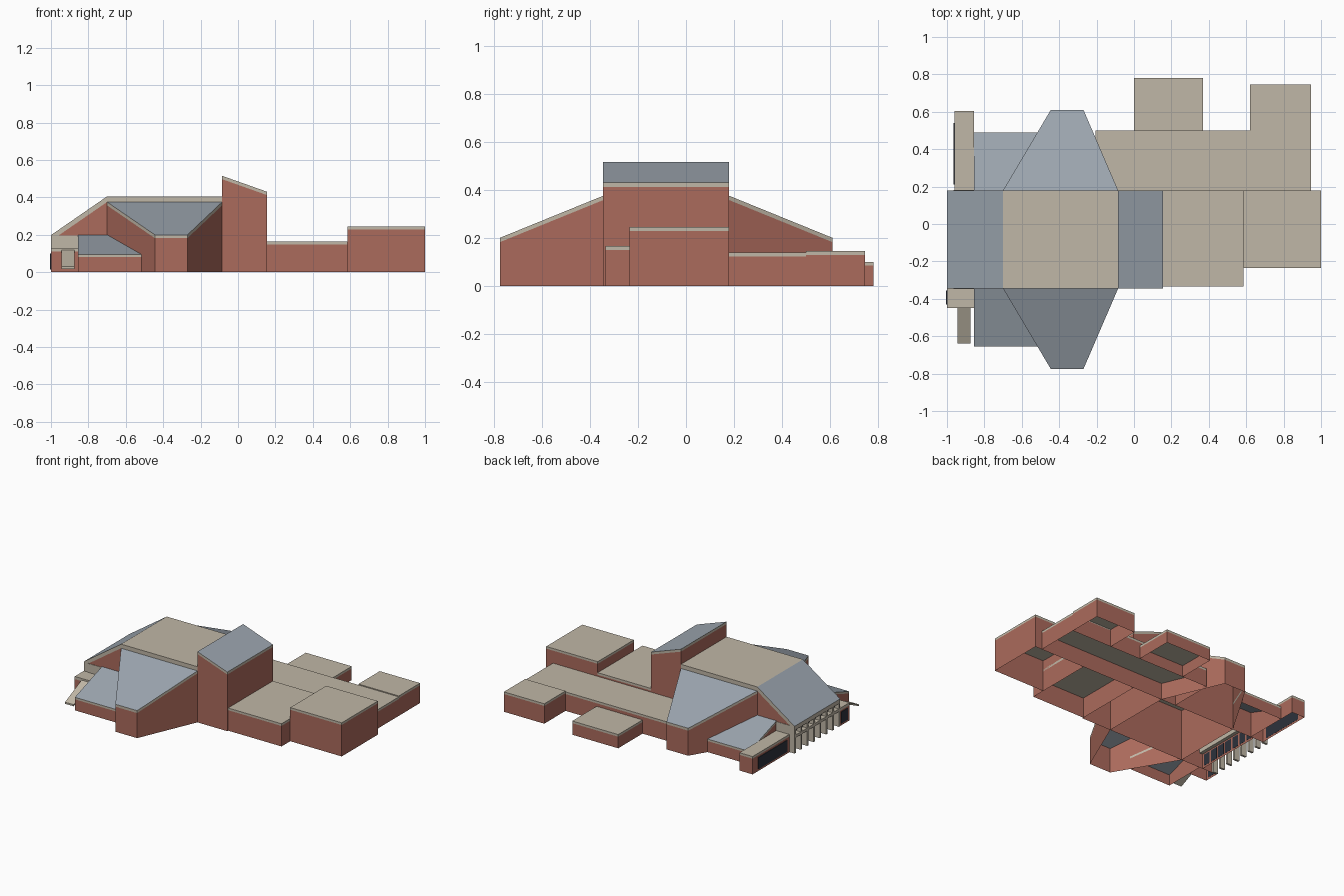
import bpy, bmesh

old = bpy.data.objects.get("Cube")
if old:
    bpy.data.objects.remove(old, do_unlink=True)


def material(name, rgb):
    m = bpy.data.materials.new(name)
    m.use_nodes = True
    m.diffuse_color = (*rgb, 1)
    m.node_tree.nodes["Principled BSDF"].inputs["Base Color"].default_value = (*rgb, 1)
    return m


BRICK = material("red brick", (0.41, 0.145, 0.107))
STONE = material("beige stone", (0.53, 0.475, 0.385))
METAL = material("blue grey roofing", (0.33, 0.375, 0.425))
GLASS = material("dark glass", (0.026, 0.032, 0.045))


def finish(name, bm, mats):
    me = bpy.data.meshes.new(name)
    bm.to_mesh(me)
    bm.free()
    for m in mats:
        me.materials.append(m)
    ob = bpy.data.objects.new(name, me)
    bpy.context.collection.objects.link(ob)
    return ob


def prism(name, plan, low, high, side, face=None, closed=True):
    """Extrude a counter-clockwise plan between two height functions."""
    bm = bmesh.new()
    bottom = [bm.verts.new((x, y, low(x, y))) for x, y in plan]
    top = [bm.verts.new((x, y, high(x, y))) for x, y in plan]
    n = len(plan)
    for i in range(n):
        j = (i + 1) % n
        bm.faces.new((bottom[i], bottom[j], top[j], top[i]))
    if closed:
        for loop in (top, bottom[::-1]):
            bm.faces.new(loop).material_index = 1
    return finish(name, bm, [side, face or side])


def rect(x0, x1, y0, y1):
    return [(x0, y0), (x1, y0), (x1, y1), (x0, y1)]


def level(z):
    return lambda x, y: z


def ramp(axis, a, za, b, zb):
    """Height that runs evenly from za at a to zb at b along one axis."""
    return lambda x, y: za + (zb - za) * ((x, y)[axis] - a) / (b - a)


def box(name, x0, x1, y0, y1, z0, z1, mat):
    return prism(name, rect(x0, x1, y0, y1), level(z0), level(z1), mat)


def block(name, plan, top, cap=0.016, roof=STONE):
    """Brick walls open below, under a roof slab with a stone edge."""
    under = lambda x, y: top(x, y) - cap
    prism(name + "_walls", plan, level(0), under, BRICK, closed=False)
    prism(name + "_roof", plan, under, top, STONE, roof)


# Main hall and tower
S, N = -0.345, 0.18
block("hall", rect(-0.70, -0.085, S, N), level(0.405), 0.03)
block("tower", rect(-0.085, 0.155, S, N), ramp(0, -0.085, 0.515, 0.155, 0.43), 0.018, METAL)

# Tapered wings and low side roofs, front and back
for side, edge, sign in (("front", S, -1), ("back", N, 1)):
    out = edge + sign * 0.43
    wing = [(-0.70, edge), (-0.445, out), (-0.27, out), (-0.085, edge)]
    low_out = edge + sign * 0.31
    annex = [(-0.855, edge), (-0.855, low_out), (-0.516, low_out), (-0.70, edge)]
    if sign > 0:
        wing, annex = wing[::-1], annex[::-1]
    block(side + "_wing", wing, ramp(1, edge, 0.375, out, 0.2), 0.018, METAL)
    block(side + "_annex", annex, ramp(1, edge, 0.2, low_out, 0.095), 0.015, METAL)

# Flat-roofed blocks on the other end
for name, x0, x1, y0, y1, z in (
        ("middle_block", 0.155, 0.585, -0.335, N, 0.165),
        ("end_block", 0.585, 1.0, -0.235, N, 0.245),
        ("corridor", -0.205, 0.945, N, 0.5, 0.138),
        ("back_corner_block", 0.62, 0.945, 0.5, 0.745, 0.145),
        ("back_middle_block", 0.0, 0.37, 0.5, 0.78, 0.1)):
    block(name, rect(x0, x1, y0, y1), level(z))

# Entrance side: sloped roof, upper gable walls, lower wall
slope = ramp(0, -0.70, 0.405, -1.0, 0.198)
under = lambda x, y: slope(x, y) - 0.03
prism("entrance_roof", rect(-1.0, -0.70, S, N), under, slope, STONE, METAL)
prism("gable_walls", rect(-0.96, -0.70, S, N), level(0.13), under, BRICK, closed=False)
box("upper_facade", -0.965, -0.855, S - 0.003, N + 0.003, 0.13, 0.195, STONE)
prism("lower_entrance_wall", rect(-0.88, -0.70, S, N), level(0), level(0.11), BRICK, closed=False)
box("canopy", -1.0, -0.855, -0.45, N, 0.11, 0.13, STONE)

# Fins with windows between them
bays = 7
step = (N - S - 0.015) / bays
for i in range(bays + 1):
    y = S + i * step
    box("fin", -1.0, -0.96, y, y + 0.015, 0, 0.197, STONE)
    if i < bays:
        box("lower_window", -0.888, -0.879, y + 0.015, y + step, 0.015, 0.1, GLASS)
        for k in range(2):
            a = y + 0.018 + k * (step - 0.015) / 2
            box("upper_window", -0.97, -0.964, a, a + step / 2 - 0.014, 0.14, 0.175, GLASS)

# Low rooms at both ends of the fins
block("back_lobby", rect(-0.96, -0.855, N, 0.605), level(0.13))
box("back_lobby_window", -0.964, -0.959, N + 0.03, 0.54, 0.015, 0.1, GLASS)
prism("front_lobby_walls", rect(-1.0, -0.855, -0.45, S), level(0), level(0.11), BRICK, closed=False)
box("front_lobby_window", -1.004, -0.999, -0.43, S - 0.01, 0.015, 0.1, GLASS)

# Sloping entrance ramp
incline = ramp(1, -0.45, 0.118, -0.64, 0.03)
prism("entrance_ramp", rect(-0.945, -0.875, -0.64, -0.45),
      lambda x, y: incline(x, y) - 0.012, incline, STONE)
